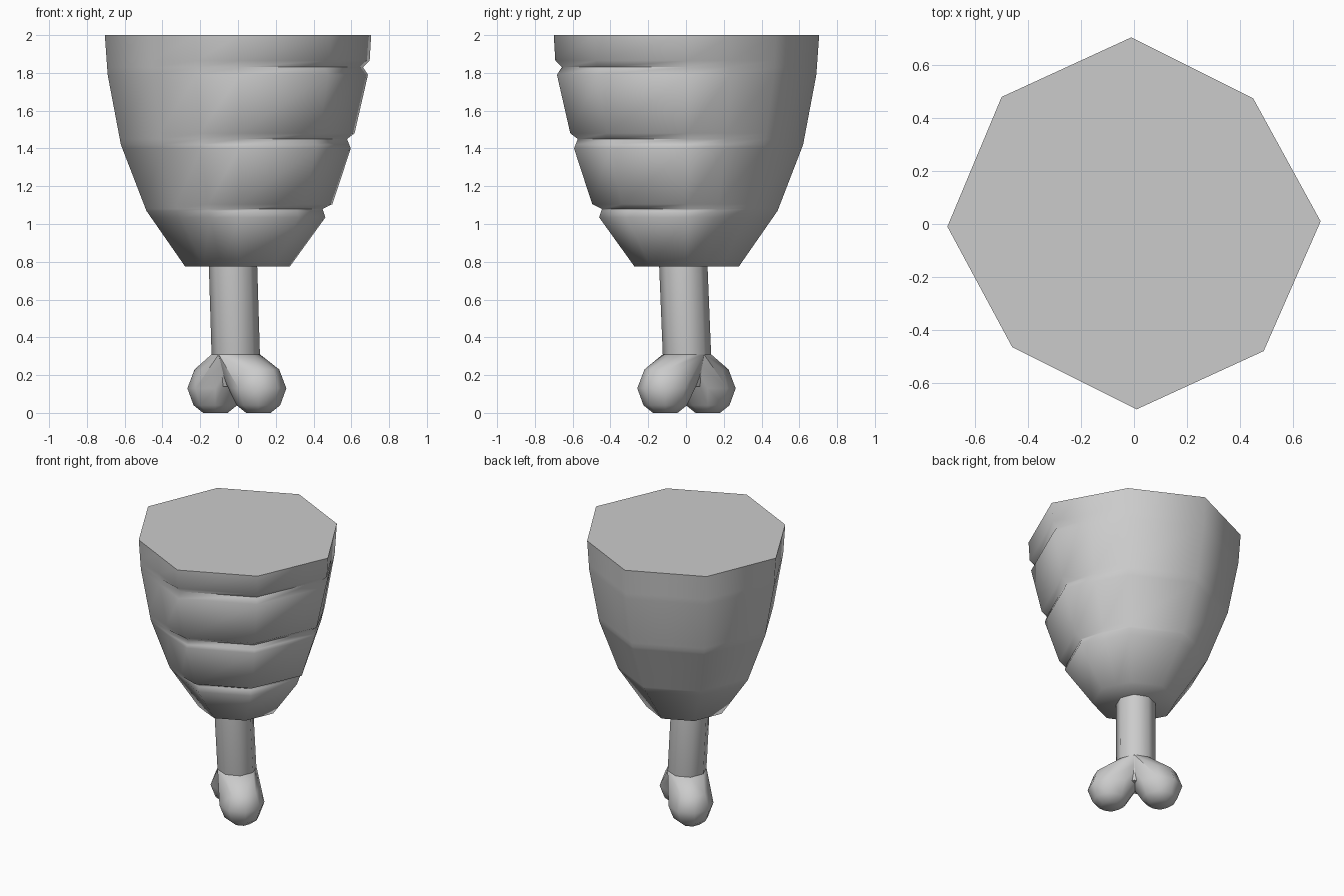
import bpy, bmesh, math
from mathutils import Vector

if "Cube" in bpy.data.objects:
    bpy.data.objects.remove(bpy.data.objects["Cube"])


def finish(bm, name, angle):
    bmesh.ops.recalc_face_normals(bm, faces=bm.faces)
    mesh = bpy.data.meshes.new(name)
    bm.to_mesh(mesh)
    bm.free()
    ob = bpy.data.objects.new(name, mesh)
    bpy.context.collection.objects.link(ob)
    bpy.ops.object.select_all(action='DESELECT')
    ob.select_set(True)
    bpy.context.view_layer.objects.active = ob
    bpy.ops.object.shade_smooth_by_angle(angle=math.radians(angle))
    return ob


def loft(bm, rings):
    rows = [[bm.verts.new(p) for p in ring] for ring in rings]
    n = len(rows[0])
    for a, b in zip(rows, rows[1:]):
        for i in range(n):
            j = (i + 1) % n
            bm.faces.new((a[i], a[j], b[j], b[i]))
    bm.faces.new(rows[0])
    bm.faces.new(rows[-1])


def octagon(x, y, z, r):
    return [Vector((x + r * math.cos(i * math.pi / 4),
                    y + r * math.sin(i * math.pi / 4), z)) for i in range(8)]


def sample(profile, z):
    for (z0, r0), (z1, r1) in zip(profile, profile[1:]):
        if z0 <= z <= z1:
            return r0 + (r1 - r0) * (z - z0) / (z1 - z0)
    return profile[-1][1]


# Meat: slightly uneven octagon, plain profile behind, slashed profile at front right
outline = [(.705, .01), (.45, .475), (-.01, .705), (-.50, .48),
           (-.705, -.01), (-.46, -.465), (.01, -.70), (.49, -.48)]
plain = [(.775, .28), (1.07, .485), (1.42, .62), (1.79, .69), (2, .705)]
slashed = [(.775, .275), (1.035, .463), (1.08, .448), (1.105, .50),
           (1.40, .597), (1.45, .577), (1.48, .617),
           (1.79, .688), (1.83, .662), (1.865, .697), (2, .705)]
levels = sorted({z for z, _ in plain + slashed})
rings = []
for z in levels:
    ring = []
    for i, (x, y) in enumerate(outline):
        r = sample(slashed if i in (6, 7, 0) else plain, z) / .705
        ring.append(Vector((x * r, y * r, z)))
        if i in (0, 5):   # slashes die out halfway across the next facet
            x2, y2 = outline[i + 1]
            r = sample(plain, z) / .705
            ring.append(Vector(((x + x2) / 2 * r, (y + y2) / 2 * r, z)))
    rings.append(ring)
bm = bmesh.new()
loft(bm, rings)
finish(bm, "meat", 60)

# Bone shaft, leaning slightly
neck = octagon(-.012, .005, .31, .128)
bm = bmesh.new()
loft(bm, [octagon(-.01, .005, .14, .09), neck, octagon(-.027, -.015, .80, .128)])
finish(bm, "bone_shaft", 50)

# Two bone knuckles on the diagonal, each blended into the neck
knob = [(.0, .065), (.04, .115), (.13, .148), (.23, .11)]
for name, cx, cy in (("front_knuckle", .108, -.11), ("back_knuckle", -.12, .115)):
    bm = bmesh.new()
    for p in neck + [p for z, r in knob for p in octagon(cx, cy, z, r)]:
        bm.verts.new(p)
    hull = bmesh.ops.convex_hull(bm, input=bm.verts)
    loose = [v for v in bm.verts if not v.link_faces]
    bmesh.ops.delete(bm, geom=loose, context='VERTS')
    finish(bm, name, 50)
